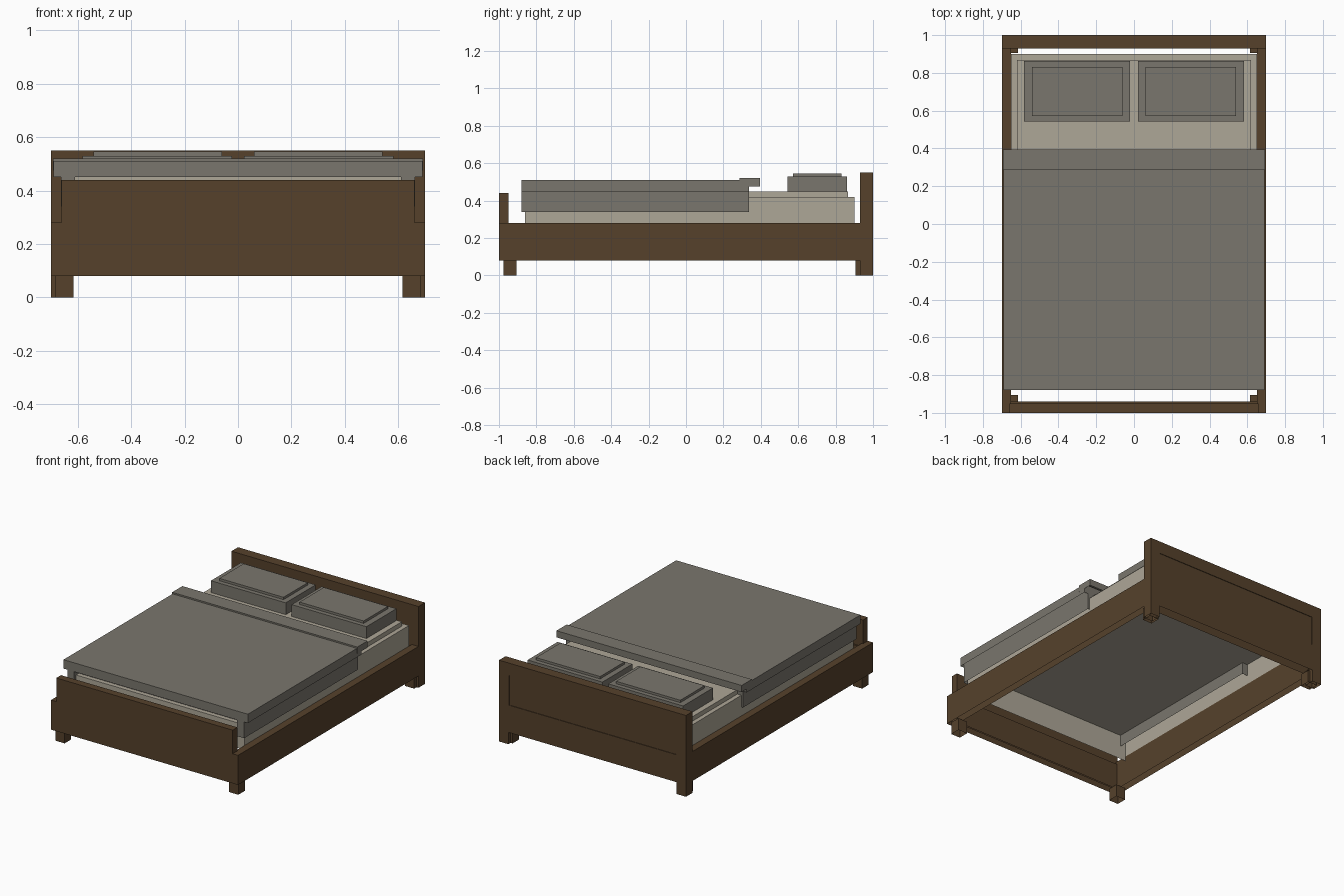
import bpy, bmesh

if "Cube" in bpy.data.objects:
    bpy.data.objects.remove(bpy.data.objects["Cube"])


def material(name, rgb):
    m = bpy.data.materials.new(name)
    m.diffuse_color = (*rgb, 1)
    m.use_nodes = True
    m.node_tree.nodes["Principled BSDF"].inputs["Base Color"].default_value = m.diffuse_color
    return m


WOOD = material("dark wood", (0.092, 0.053, 0.024))
SHEET = material("beige sheet", (0.42, 0.385, 0.31))
GREY = material("grey bedding", (0.194, 0.181, 0.153))


def box(name, x, y, z, mat):
    """Axis-aligned box from (min, max) pairs, open underneath."""
    bm = bmesh.new()
    bmesh.ops.create_cube(bm, size=1)
    for v in bm.verts:
        v.co = [r[0] if c < 0 else r[1] for c, r in zip(v.co, (x, y, z))]
    bm.normal_update()
    down = [f for f in bm.faces if f.normal.z < -0.5]
    bmesh.ops.delete(bm, geom=down, context='FACES_ONLY')
    me = bpy.data.meshes.new(name)
    bm.to_mesh(me)
    bm.free()
    me.materials.append(mat)
    ob = bpy.data.objects.new(name, me)
    bpy.context.collection.objects.link(ob)
    return ob


def pair(name, x, y, z, mat):
    """A box and its mirror image across x = 0."""
    box(name + "_right", x, y, z, mat)
    box(name + "_left", (-x[1], -x[0]), y, z, mat)


# Headboard with a shallow sunken panel on the back
headboard = box("headboard", (-0.7, 0.7), (0.93, 1.0), (0.08, 0.55), WOOD)
bm = bmesh.new()
bm.from_mesh(headboard.data)
bm.normal_update()
back = [f for f in bm.faces if f.normal.y > 0.5]
bmesh.ops.inset_region(bm, faces=back, thickness=0.06, use_boundary=True)
for v in back[0].verts:
    v.co.x = 0.625 if v.co.x > 0 else -0.625
    v.co.z = 0.465 if v.co.z > 0.3 else 0.265
ext = bmesh.ops.extrude_face_region(bm, geom=back)
bmesh.ops.delete(bm, geom=back, context='FACES')
for v in ext["geom"]:
    if isinstance(v, bmesh.types.BMVert):
        v.co.y -= 0.004
bm.to_mesh(headboard.data)
bm.free()
pair("headboard_post", (0.63, 0.7), (0.93, 1.0), (0, 0.10), WOOD)

# Footboard with a thin inner panel
box("footboard", (-0.66, 0.66), (-1.0, -0.95), (0.08, 0.44), WOOD)
box("footboard_panel", (-0.65, 0.65), (-0.951, -0.94), (0.08, 0.26), WOOD)

# Side rails and legs
pair("side_rail", (0.65, 0.7), (-1.0, 0.935), (0.08, 0.28), WOOD)
pair("front_leg", (0.615, 0.685), (-0.975, -0.905), (0, 0.085), WOOD)
pair("back_leg", (0.615, 0.685), (0.905, 0.975), (0, 0.085), WOOD)

# Mattress and its slightly smaller top layer
box("mattress", (-0.65, 0.65), (-0.86, 0.90), (0.25, 0.42), SHEET)
box("mattress_top", (-0.62, 0.62), (-0.83, 0.867), (0.42, 0.45), SHEET)

# Blanket: slab, hanging sides and folded edge
box("blanket", (-0.69, 0.69), (-0.88, 0.337), (0.45, 0.51), GREY)
pair("blanket_side", (0.61, 0.662), (-0.88, 0.337), (0.34, 0.49), GREY)
box("blanket_fold", (-0.693, 0.693), (0.286, 0.395), (0.475, 0.52), GREY)

# Pillows with a raised top layer
pair("pillow", (0.022, 0.582), (0.542, 0.862), (0.45, 0.53), GREY)
pair("pillow_top", (0.06, 0.54), (0.572, 0.832), (0.53, 0.546), GREY)
